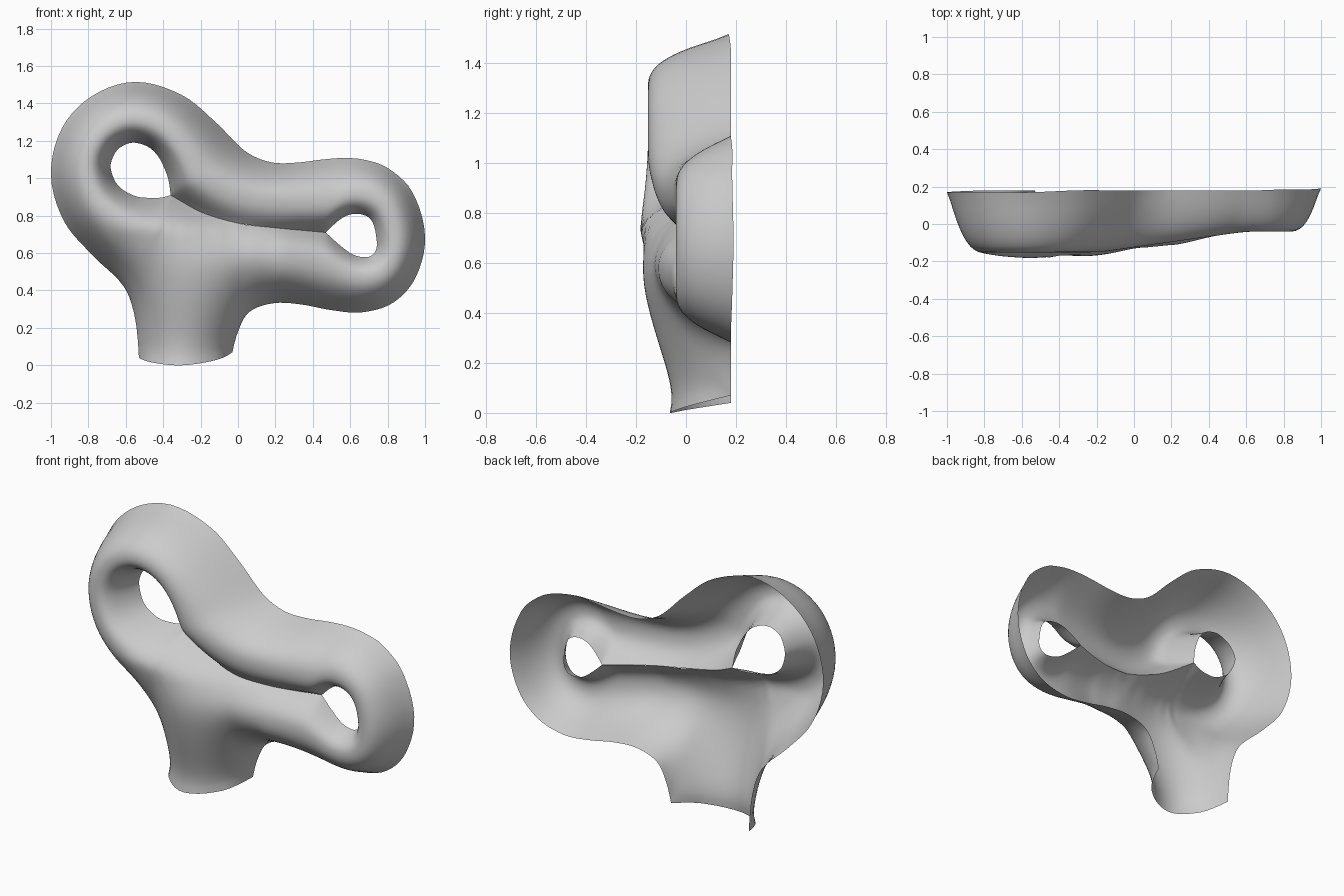
import bpy, bmesh
from mathutils import Vector

if "Cube" in bpy.data.objects:
    bpy.data.objects.remove(bpy.data.objects["Cube"])

# Outer outline (x, z, y), clockwise from the top, running down and around the stem
OUTER = [(-.55, 1.515, .17), (-.30, 1.445, .18), (-.12, 1.30, .18), (.02, 1.16, .18),
         (.10, 1.11, .18), (.20, 1.082, .18), (.33, 1.085, .18), (.45, 1.10, .18),
         (.56, 1.108, .18), (.67, 1.10, .18), (.80, 1.055, .185), (.93, .93, .185),
         (1.0, .69, .19), (.95, .47, .185), (.83, .335, .18), (.66, .283, .18),
         (.50, .295, .18), (.34, .325, .18), (.19, .332, .18), (.06, .285, .18),
         (.00, .18, .18), (-.03, .07, .18), (-.11, .03, .02), (-.30, .0, -.065),
         (-.46, .015, .02), (-.53, .04, .18), (-.55, .25, .18), (-.61, .42, .18),
         (-.78, .59, .18), (-.93, .77, .175), (-1.0, 1.02, .17), (-.94, 1.27, .17),
         (-.78, 1.44, .17)]
# Matching inner rim: left hole, crease, right hole, crease back to the left
INNER = [(-.55, 1.19, .05), (-.45, 1.145, .06), (-.38, 1.02, .08), (-.36, .91, .09),
         (-.20, .82, .0), (.0, .76, -.04), (.20, .735, -.01), (.36, .72, .05),
         (.47, .71, .10), (.56, .79, .08), (.64, .81, .07), (.71, .78, .065),
         (.74, .68, .065), (.735, .61, .065), (.69, .578, .07), (.60, .60, .08),
         (.47, .71, .10), (.36, .72, .05), (.20, .735, -.01), (.10, .745, -.03),
         (.05, .75, -.035), (.0, .76, -.04), (-.08, .78, -.03), (-.20, .82, .0),
         (-.30, .875, .05), (-.36, .91, .09), (-.41, .897, .075), (-.47, .895, .06),
         (-.55, .905, .05), (-.64, .96, .055), (-.68, 1.05, .065), (-.67, 1.11, .06),
         (-.63, 1.165, .05)]
STEPS, ROWS = 5, 26


def clamp(v):
    return max(0.0, min(1.0, v))


def smooth_loop(points, corners):
    """Closed cubic curve, sharp at the given corners."""
    p = [Vector((x, y, z)) for x, z, y in points]
    n = len(p)
    tan = [Vector() if i in corners else (p[(i + 1) % n] - p[i - 1]).normalized()
           for i in range(n)]
    out = []
    for i in range(n):
        j = (i + 1) % n
        chord = (p[j] - p[i]).length
        for k in range(STEPS):
            t = k / STEPS
            out.append(p[i] * (2*t**3 - 3*t**2 + 1) + tan[i] * chord * (t**3 - 2*t**2 + t)
                       + p[j] * (3*t**2 - 2*t**3) + tan[j] * chord * (t**3 - t**2))
    return out


def ridge_depth(x, lower):
    """Front-most y of the bulge: full at the left, shallow at the right."""
    slope = clamp((x + .2) / .8)
    upper_y = -.153 + .112 * slope
    bulge = clamp(1 - abs(x + .25) / .65)
    return upper_y - lower * .05 * bulge ** .7


outer = smooth_loop(OUTER, {21, 25})
inner = smooth_loop(INNER, {3, 8, 16, 25})

# Body: half-tube skin swept between the outline and the inner rim
bm = bmesh.new()
grid = []
for o, i in zip(outer, inner):
    stem = clamp((.45 - o.z) / .3) * clamp((.2 - o.x) / .2)
    lower = clamp((i.z - o.z) / .25)
    peak = .62 + .1 * stem
    power = 2.5 - 1.3 * stem
    ridge = ridge_depth(o.x + (i.x - o.x) * peak, lower)
    row = []
    for k in range(ROWS + 1):
        t = k / ROWS
        co = o.lerp(i, t)
        if t < peak:
            co.y = o.y + (ridge - o.y) * (1 - (1 - t / peak) ** power)
        else:
            co.y = i.y + (ridge - i.y) * (1 - (1 - (1 - t) / (1 - peak)) ** 2.5)
        row.append(bm.verts.new(co))
    grid.append(row)
for a, b in zip(grid, grid[1:] + grid[:1]):
    for k in range(ROWS):
        bm.faces.new((a[k], a[k + 1], b[k + 1], b[k]))

# Soften the skin without moving its open edges, most of all where the stem joins
soft = [v for v in bm.verts if not v.is_boundary]
joint = [v for v in soft if -.68 < v.co.x < .2 and v.co.z < .72]
for verts, passes in ((soft, 6), (joint, 45), (soft, 3)):
    for _ in range(passes):
        bmesh.ops.smooth_vert(bm, verts=verts, factor=.5,
                              use_axis_x=True, use_axis_y=True, use_axis_z=True)

# Close the crease, then face the skin towards the front
bmesh.ops.remove_doubles(bm, verts=bm.verts, dist=.0005)
bmesh.ops.recalc_face_normals(bm, faces=bm.faces)
if sum(f.normal.y * f.calc_area() for f in bm.faces) > 0:
    bmesh.ops.reverse_faces(bm, faces=bm.faces)

mesh = bpy.data.meshes.new("looped_shell")
bm.to_mesh(mesh)
bm.free()
shell = bpy.data.objects.new("looped_shell", mesh)
bpy.context.collection.objects.link(shell)
bpy.context.view_layer.objects.active = shell
shell.select_set(True)
bpy.ops.object.shade_smooth_by_angle(angle=.9)
